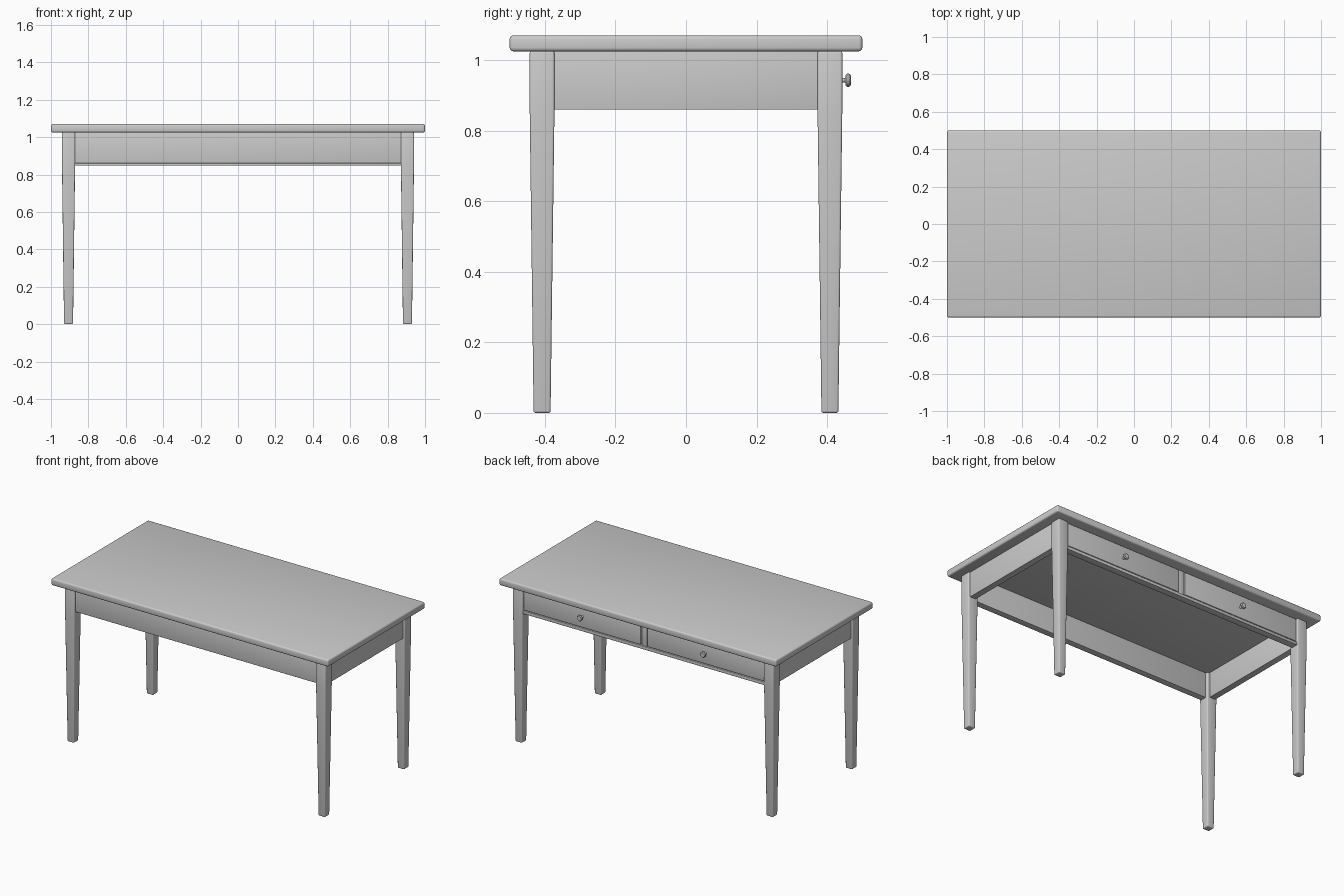
import bpy
import bmesh
from math import radians
from mathutils import Matrix

if "Cube" in bpy.data.objects:
    bpy.data.objects.remove(bpy.data.objects["Cube"])

# One plain grey for the whole table
grey = bpy.data.materials.new("plain_grey")
grey.use_nodes = True
colour = (0.6, 0.6, 0.6, 1)
grey.diffuse_color = colour
grey.node_tree.nodes["Principled BSDF"].inputs["Base Color"].default_value = colour


def finish(name, bm, bevel=0.0):
    """Turn a bmesh into a softly bevelled object."""
    bmesh.ops.recalc_face_normals(bm, faces=bm.faces)
    mesh = bpy.data.meshes.new(name)
    bm.to_mesh(mesh)
    bm.free()
    mesh.materials.append(grey)
    obj = bpy.data.objects.new(name, mesh)
    bpy.context.collection.objects.link(obj)
    bpy.ops.object.select_all(action="DESELECT")
    obj.select_set(True)
    bpy.context.view_layer.objects.active = obj
    if bevel:
        mod = obj.modifiers.new("soft_edges", "BEVEL")
        mod.width = bevel
        mod.segments = 3
        mod.limit_method = "ANGLE"
        bpy.ops.object.modifier_apply(modifier=mod.name)
    bpy.ops.object.shade_smooth_by_angle(angle=radians(35))
    return obj


def box(name, x, y, z, bevel=0.002):
    """Box from (low, high) ranges on each axis."""
    bm = bmesh.new()
    bmesh.ops.create_cube(bm, size=1)
    for v in bm.verts:
        v.co = [r[0] if c < 0 else r[1] for c, r in zip(v.co, (x, y, z))]
    return finish(name, bm, bevel)


def leg(name, sx, sy):
    """Square leg, straight beside the apron and tapered below it."""
    cx, cy = sx * 0.906, sy * 0.408
    bm = bmesh.new()
    rings = []
    for z, half in ((0, 0.024), (0.85, 0.035), (1.026, 0.035)):
        corners = ((-1, -1), (1, -1), (1, 1), (-1, 1))
        rings.append([bm.verts.new((cx + a * half, cy + b * half, z)) for a, b in corners])
    for low, high in zip(rings, rings[1:]):
        for i in range(4):
            j = (i + 1) % 4
            bm.faces.new((low[i], low[j], high[j], high[i]))
    bm.faces.new(rings[0])
    bm.faces.new(rings[-1])
    return finish(name, bm, 0.006)


def knob(name, x, y, z):
    """Turned knob: a lathe profile spun about the y axis."""
    profile = ((0.009, 0), (0.006, 0.008), (0.006, 0.018), (0.015, 0.020), (0.019, 0.024),
               (0.019, 0.029), (0.015, 0.034), (0, 0.035))
    bm = bmesh.new()
    verts = [bm.verts.new((r, d, 0)) for r, d in profile]
    edges = [bm.edges.new(pair) for pair in zip(verts, verts[1:])]
    bmesh.ops.spin(bm, geom=verts + edges, cent=(0, 0, 0), axis=(0, 1, 0),
                   angle=radians(360), steps=24)
    bmesh.ops.remove_doubles(bm, verts=bm.verts, dist=0.0001)
    bmesh.ops.transform(bm, matrix=Matrix.Translation((x, y, z)), verts=bm.verts)
    return finish(name, bm)


# Table top
box("table_top", (-1, 1), (-0.5, 0.5), (1.025, 1.07), 0.01)

# Legs
for sx, side in ((-1, "right"), (1, "left")):
    for sy, end in ((-1, "front"), (1, "back")):
        leg(f"{end}_{side}_leg", sx, sy)

# Aprons on the front and the two ends
box("front_apron", (-0.875, 0.875), (-0.432, -0.39), (0.86, 1.026))
for sx, side in ((-1, "right"), (1, "left")):
    box(f"{side}_apron", sorted((sx * 0.888, sx * 0.93)), (-0.376, 0.376), (0.86, 1.026))

# Drawer frame at the back
box("drawer_rail", (-0.875, 0.875), (0.39, 0.435), (0.848, 0.868))
box("drawer_divider", (-0.02, 0.02), (0.39, 0.428), (0.866, 1.026))

# Drawers with knobs
for sx, side in ((-1, "right"), (1, "left")):
    box(f"{side}_drawer_front", sorted((sx * 0.023, sx * 0.869)), (0.4, 0.434),
        (0.872, 1.022), 0.004)
    knob(f"{side}_drawer_knob", sx * 0.445, 0.433, 0.943)
